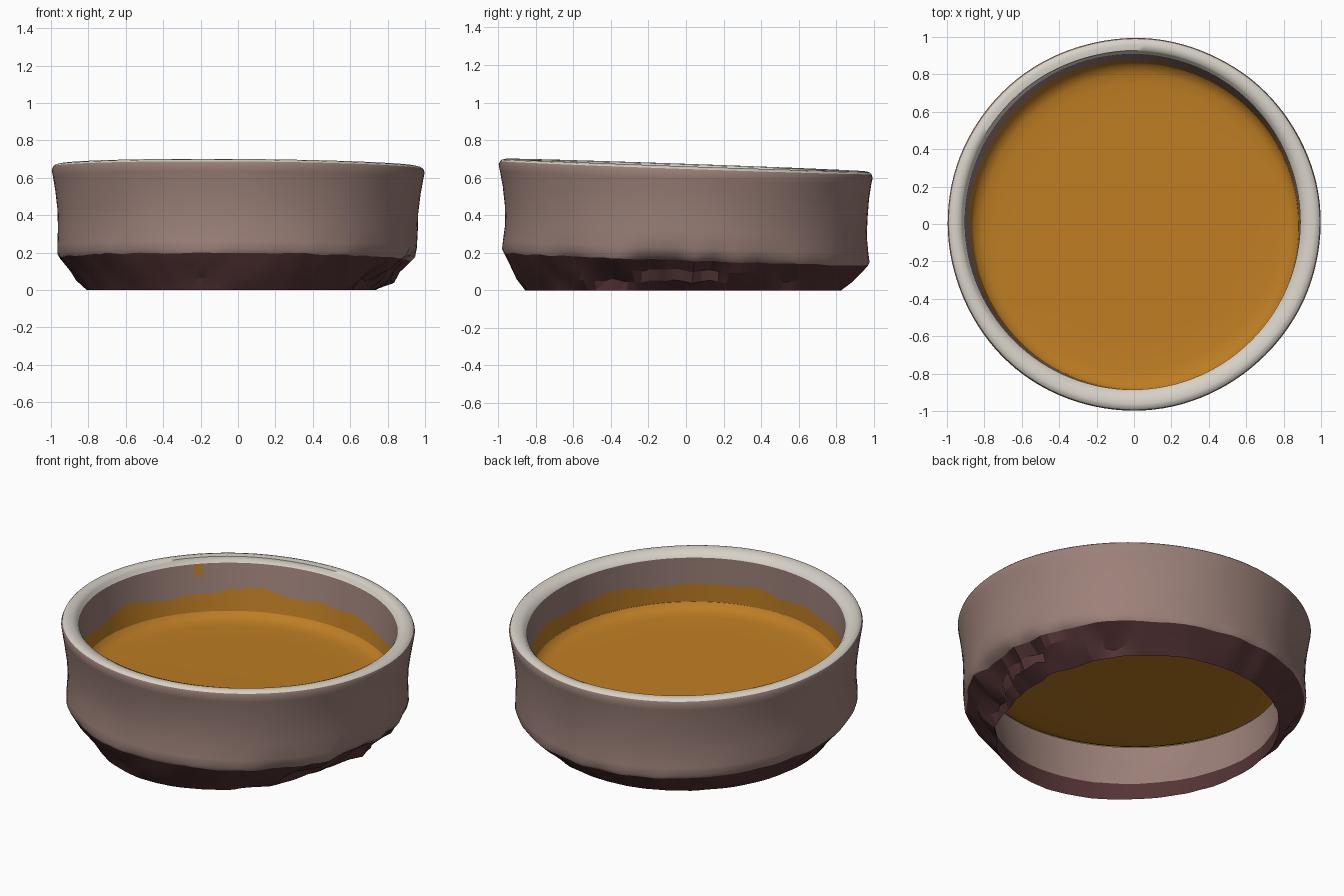
import bpy, bmesh, math
from mathutils import Vector, noise

cube = bpy.data.objects.get("Cube")
if cube:
    bpy.data.objects.remove(cube)

SEGMENTS = 120


def material(name, rgb):
    mat = bpy.data.materials.new(name)
    mat.use_nodes = True
    color = (*rgb, 1)
    mat.diffuse_color = color
    mat.node_tree.nodes["Principled BSDF"].inputs["Base Color"].default_value = color
    return mat


mauve = material("mauve clay", (0.33, 0.215, 0.19))
maroon = material("dark maroon clay", (0.09, 0.034, 0.035))
cream = material("pale grey rim", (0.68, 0.64, 0.57))
amber = material("amber glaze", (0.51, 0.205, 0.017))


def wobble(a, freq, seed, z=0):
    """Smooth noise that closes around the ring."""
    return noise.noise(Vector((math.cos(a) * freq, math.sin(a) * freq, seed + z)))


def place(r, z, a, rough):
    """Hand-formed deformation: low dents, a leaning rim and an oval, chipped foot."""
    low = max(0, 1 - z / 0.3) ** 1.3
    r += 0.03 * low * math.cos(a - math.pi / 4) ** 5
    if r > 0.92 and z > 0.1:
        r += 0.007 * wobble(a, 2, 3, z * 4)
    if rough:
        chipped = max(0, math.cos(a)) ** 4
        r += rough * (0.3 + chipped) * (1.7 * wobble(a, 8, 9, z * 9) - 0.5 * chipped)
        if z > 0:
            z += 0.4 * rough * wobble(a, 9, 5)
    x = r * math.cos(a) * (1 - 0.045 * low) - 0.04 * low
    y = r * math.sin(a) * (1 + 0.04 * low) - 0.02 * low
    if r < 0.92 and z > 0.25:
        # The hollow is thrown slightly off centre
        x += 0.06 * (0.5 - z)
        y -= 0.09 * (0.5 - z)
    lean = min(1, z / 0.17)
    return x, y, z - lean * (0.035 * y + 0.007 * x)


def lathe(name, profile, mats, angle=40, rule=None, cap=False):
    """Revolve (radius, height, roughness) rings around the z axis."""
    bm = bmesh.new()
    rings = []
    for r, z, rough in profile:
        rings.append([bm.verts.new(place(r, z, math.tau * i / SEGMENTS, rough))
                      for i in range(SEGMENTS)])
    for low, high in zip(rings, rings[1:]):
        for i in range(SEGMENTS):
            j = (i + 1) % SEGMENTS
            face = bm.faces.new((low[i], low[j], high[j], high[i]))
            if rule:
                face.material_index = rule(face.calc_center_median())
    if cap:
        bm.faces.new(rings[-1])
    mesh = bpy.data.meshes.new(name)
    bm.to_mesh(mesh)
    bm.free()
    for mat in mats:
        mesh.materials.append(mat)
    obj = bpy.data.objects.new(name, mesh)
    bpy.context.collection.objects.link(obj)
    bpy.ops.object.select_all(action="DESELECT")
    obj.select_set(True)
    bpy.context.view_layer.objects.active = obj
    bpy.ops.object.shade_smooth_by_angle(angle=math.radians(angle))


def glaze_edge(p):
    """Amber below a ragged waterline, with one small drip near the rim."""
    a = math.atan2(p.y, p.x)
    line = 0.46 - 0.03 * p.y + 0.05 * wobble(a, 3, 1)
    drip = abs(a - 2.44) < 0.03 and 0.55 < p.z < 0.62
    return 1 if p.z < line or drip else 0


# Shared edges between neighbouring parts
foot = (0.81, 0.0, 0.02)
foot_lip = (0.81, 0.085, 0.01)
shoulder = (0.957, 0.165, 0.02)
rim_outer = (0.99, 0.653, 0)
rim_inner = (0.897, 0.63, 0)
waterline = (0.872, 0.355, 0)

# Unglazed foot, chipped on one side and turned inward at the bottom
lathe("foot_band", [foot_lip, foot, (0.853, 0.05, 0.05), (0.908, 0.11, 0.05), shoulder],
      [maroon], angle=18)

# Outer wall, slightly waisted
lathe("outer_wall", [shoulder, (0.969, 0.185, 0.01), (0.968, 0.23, 0), (0.962, 0.32, 0),
                     (0.965, 0.42, 0), (0.976, 0.52, 0), (0.99, 0.6, 0),
                     (0.997, 0.635, 0), rim_outer], [mauve])

# Rounded lip
lathe("rim", [rim_outer, (0.98, 0.662, 0), (0.96, 0.667, 0), (0.93, 0.662, 0),
              (0.91, 0.648, 0), rim_inner], [cream], angle=60)

# Inner wall, with glaze pooled on its lower part
steps = 24
inner = []
for k in range(steps + 1):
    t = k / steps
    inner.append([p + (q - p) * t for p, q in zip(rim_inner, waterline)])
lathe("inner_wall", inner, [mauve, amber], rule=glaze_edge)

# Glazed floor with a filleted edge
lathe("glaze_floor", [waterline, (0.855, 0.333, 0), (0.82, 0.318, 0), (0.76, 0.311, 0),
                      (0.6, 0.307, 0)], [amber], cap=True)

# Hollow underside wall
lathe("under_wall", [(0.85, 0.328, 0), (0.84, 0.22, 0), (0.825, 0.15, 0), foot_lip], [mauve])
